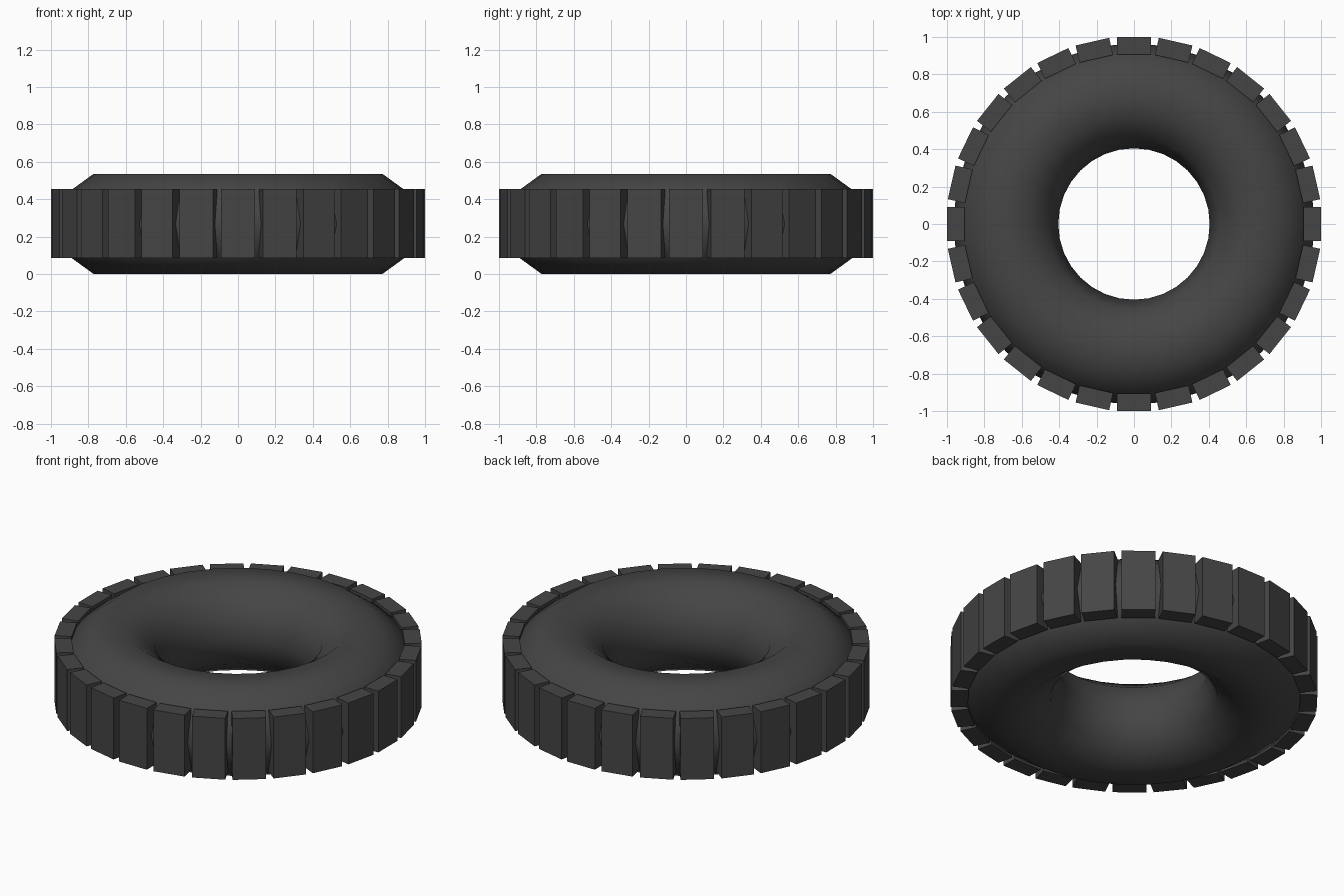
import bpy, bmesh
from math import pi
from mathutils import Matrix

if "Cube" in bpy.data.objects:
    bpy.data.objects.remove(bpy.data.objects["Cube"])

CENTRE_Z = 0.268
BLOCKS = 28

rubber = bpy.data.materials.new("dark_rubber")
rubber.diffuse_color = (0.06, 0.06, 0.06, 1)
rubber.use_nodes = True
rubber.node_tree.nodes["Principled BSDF"].inputs["Base Color"].default_value = rubber.diffuse_color

# Tyre body: a smooth ring with a ten-sided cross-section
bpy.ops.mesh.primitive_torus_add(major_radius=0.686, minor_radius=0.281,
                                 major_segments=32, minor_segments=10,
                                 location=(0, 0, CENTRE_Z))
body = bpy.context.object
body.name = "tyre_body"
bpy.ops.object.shade_smooth()
body.data.materials.append(rubber)

# Tread: flat blocks spaced evenly round the rim
bm = bmesh.new()
for i in range(BLOCKS):
    place = (Matrix.Translation((0, 0, CENTRE_Z + 0.002))
             @ Matrix.Rotation(2 * pi * i / BLOCKS, 4, 'Z')
             @ Matrix.Translation((0.953, 0, 0))
             @ Matrix.Diagonal((0.094, 0.184, 0.37, 1)))
    bmesh.ops.create_cube(bm, size=1, matrix=place)
mesh = bpy.data.meshes.new("tread_blocks")
bm.to_mesh(mesh)
bm.free()
mesh.materials.append(rubber)
tread = bpy.data.objects.new("tread_blocks", mesh)
bpy.context.collection.objects.link(tread)
